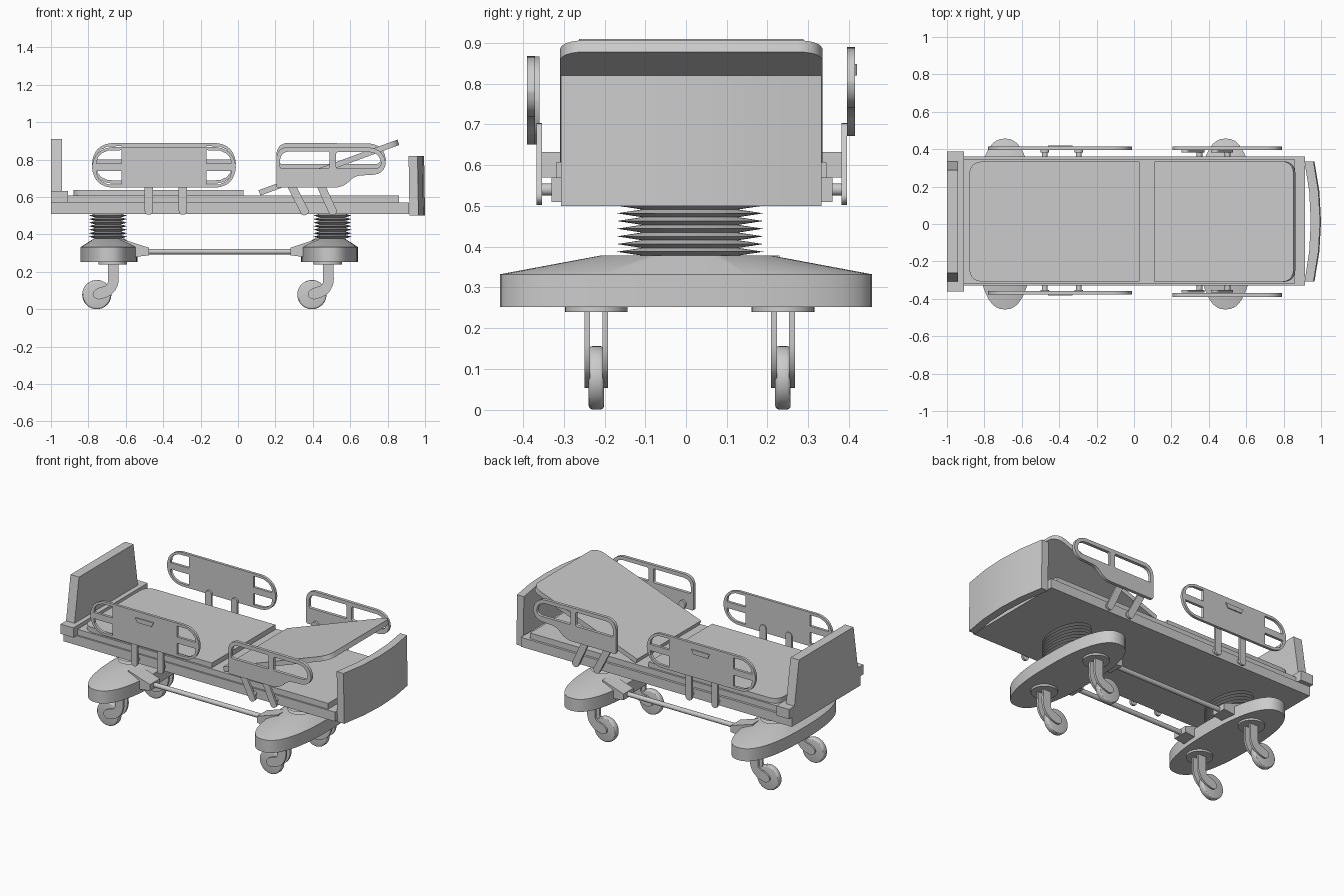
import bpy, bmesh
from math import sin, cos, pi, radians
from mathutils import Vector, Matrix

if "Cube" in bpy.data.objects:
    bpy.data.objects.remove(bpy.data.objects["Cube"])

CY = 0.013  # centre line of the bed in y


def link(name, me, smooth=True):
    ob = bpy.data.objects.new(name, me)
    bpy.context.collection.objects.link(ob)
    if smooth:
        me.shade_smooth()
        me.set_sharp_from_angle(angle=radians(30))
    return ob


def from_bm(name, bm, smooth=True):
    bmesh.ops.recalc_face_normals(bm, faces=bm.faces)
    me = bpy.data.meshes.new(name)
    bm.to_mesh(me)
    bm.free()
    return link(name, me, smooth)


def box(name, x0, x1, y0, y1, z0, z1):
    bm = bmesh.new()
    m = Matrix.Translation(((x0 + x1) / 2, (y0 + y1) / 2, (z0 + z1) / 2)) @ Matrix.Diagonal((x1 - x0, y1 - y0, z1 - z0, 1))
    bmesh.ops.create_cube(bm, size=1, matrix=m)
    return from_bm(name, bm, False)


def cyl(name, loc, r, depth, axis='Z', seg=32, bevel=0):
    bm = bmesh.new()
    bmesh.ops.create_cone(bm, cap_ends=True, segments=seg, radius1=r, radius2=r, depth=depth)
    if bevel:
        rim = [e for e in bm.edges if abs(e.verts[0].co.z - e.verts[1].co.z) < 1e-6]
        bmesh.ops.bevel(bm, geom=rim, offset=bevel, segments=3, profile=0.5, affect='EDGES')
    rot = {'Z': Matrix(), 'Y': Matrix.Rotation(pi / 2, 4, 'X'), 'X': Matrix.Rotation(pi / 2, 4, 'Y')}[axis]
    bm.transform(Matrix.Translation(loc) @ rot)
    return from_bm(name, bm)


def fillet(pts, radii, n=6):
    """Round each corner of a closed outline."""
    out, k = [], len(pts)
    if not isinstance(radii, (list, tuple)):
        radii = [radii] * k
    for i, r in enumerate(radii):
        p = Vector(pts[i])
        if r == 0:
            out.append(p)
            continue
        a = p + (Vector(pts[i - 1]) - p).normalized() * r
        b = p + (Vector(pts[(i + 1) % k]) - p).normalized() * r
        c = p * 0.82 + (a + b) * 0.09
        for j in range(n + 1):
            t = j / n
            out.append(a * (1 - t) ** 2 + c * 2 * t * (1 - t) + b * t * t)
    return out


def rect(x0, x1, z0, z1):
    return [(x0, z0), (x1, z0), (x1, z1), (x0, z1)]


def plate(name, loops, thick, matrix):
    """Extruded flat outline; later loops are holes."""
    cu = bpy.data.curves.new(name, 'CURVE')
    cu.dimensions, cu.fill_mode, cu.extrude = '2D', 'BOTH', thick / 2
    for pts in loops:
        sp = cu.splines.new('POLY')
        sp.points.add(len(pts) - 1)
        for q, p in zip(sp.points, pts):
            q.co = (p[0], p[1], 0, 1)
        sp.use_cyclic_u = True
    tmp = bpy.data.objects.new(name + "_outline", cu)
    bpy.context.collection.objects.link(tmp)
    me = bpy.data.meshes.new_from_object(tmp.evaluated_get(bpy.context.evaluated_depsgraph_get()))
    bpy.data.objects.remove(tmp)
    bm = bmesh.new()
    bm.from_mesh(me)
    bmesh.ops.remove_doubles(bm, verts=bm.verts, dist=1e-5)
    bm.transform(matrix)
    return from_bm(name, bm)


def upright(y, dz=0):  # drawing plane (x, z) placed at depth y
    return Matrix.Translation((0, y, dz)) @ Matrix.Rotation(pi / 2, 4, 'X')


def rings(name, loops):
    """Skin a stack of equal rings and cap both ends."""
    bm = bmesh.new()
    rs = [[bm.verts.new(p) for p in lp] for lp in loops]
    n = len(rs[0])
    for a, b in zip(rs, rs[1:]):
        for i in range(n):
            bm.faces.new((a[i], a[(i + 1) % n], b[(i + 1) % n], b[i]))
    bm.faces.new(rs[0][::-1])
    bm.faces.new(rs[-1])
    return from_bm(name, bm)


def oval(cx, cy, rx, ry, z, e=2.0, n=48):
    f = lambda v: abs(v) ** (2 / e) * (1 if v >= 0 else -1)
    return [(cx + rx * f(cos(2 * pi * i / n)), cy + ry * f(sin(2 * pi * i / n)), z) for i in range(n)]


# bed frame and deck
box("bed_frame", -1.0, 0.915, CY - 0.343, CY + 0.347, 0.51, 0.57)
box("deck", -0.91, 0.86, CY - 0.332, CY + 0.332, 0.57, 0.607)
box("foot_crossbar", -1.0, -0.91, CY - 0.375, CY + 0.375, 0.57, 0.632)

# footboard, narrower at the top
yz = Matrix(((0, 0, 1, 0), (1, 0, 0, 0), (0, 1, 0, 0), (0, 0, 0, 1)))
plate("footboard", [[(CY - 0.325, 0.6), (CY + 0.325, 0.6), (CY + 0.275, 0.91), (CY - 0.275, 0.91)]],
      0.06, Matrix.Translation((-0.97, 0, 0)) @ yz)

# headboard, bowed outwards
bow = [-1, -0.5, 0, 0.5, 1]
outer = [(0.965 + 0.035 * (1 - t * t), CY + 0.32 * t) for t in bow]
inner = [(0.917 + 0.033 * (1 - t * t), CY + 0.32 * t) for t in reversed(bow)]
rings("headboard", [[(x + s, y, z) for x, y in outer + inner] for z, s in ((0.5, 0), (0.82, -0.005))])

# mattress sections
plate("leg_mattress", [fillet(rect(-0.88, 0.03, CY - 0.32, CY + 0.32), [0.06, 0, 0, 0.06])],
      0.033, Matrix.Translation((0, 0, 0.622)))
tilt = Matrix.Translation((0.115, 0, 0.622)) @ Matrix.Rotation(-radians(20), 4, 'Y')
plate("raised_back_mattress", [fillet(rect(0, 0.79, CY - 0.322, CY + 0.322), [0, 0.06, 0.06, 0])], 0.03, tilt)

# side rails; the two sides sit at slightly different heights
foot_out = fillet(rect(-0.78, -0.012, 0.672, 0.888), 0.105, 10)
foot_holes = []
for s in (1, -1):
    for v in (1, -1):
        q = [(-0.396 + s * a, 0.78 + v * b) for a, b in
             ((0.228, 0.02), (0.36, 0.02), (0.355, 0.05), (0.335, 0.074), (0.30, 0.09), (0.228, 0.092))]
        foot_holes.append(q)
head_out = fillet([(0.205, 0.672), (0.56, 0.672), (0.625, 0.735), (0.79, 0.745), (0.79, 0.885), (0.205, 0.89)],
                  [0.01, 0.04, 0.03, 0.06, 0.085, 0.06])
head_holes = [fillet(rect(0.225, 0.49, 0.775, 0.865), [0.01, 0.01, 0.01, 0.045]),
              fillet(rect(0.525, 0.765, 0.775, 0.862), [0.01, 0.03, 0.06, 0.01])]


def bar(a, b, w):
    d = (Vector(b) - Vector(a)).normalized() * w / 2
    n = Vector((-d.y, d.x))
    return fillet([Vector(a) - n, Vector(b) - n, Vector(b) + n, Vector(a) + n], w * 0.45, 5)


for side, s, yf, yh, yp, dz in (("front", -1, -0.368, -0.38, -0.36, -0.022), ("back", 1, 0.405, 0.405, 0.388, 0)):
    plate(side + "_foot_rail", [foot_out] + foot_holes, 0.017, upright(yf, dz))
    grip = [(-0.46, 0.848), (-0.33, 0.848), (-0.345, 0.82), (-0.445, 0.82)]
    plate(side + "_rail_latch", [grip], 0.008, upright(yf + s * 0.011, dz))
    plate(side + "_head_rail", [head_out] + head_holes, 0.02, upright(yh, dz))
    for i, (a, b) in enumerate((((-0.477, 0.505), (-0.477, 0.70)), ((-0.295, 0.505), (-0.295, 0.70)),
                                ((0.365, 0.505), (0.265, 0.70)), ((0.515, 0.505), (0.425, 0.70)))):
        plate(f"{side}_rail_post_{i}", [bar(a, b, 0.044)], 0.014, upright(yp))
    for i, x in enumerate((-0.477, -0.295, 0.35, 0.50)):
        cyl(f"{side}_post_pivot_{i}", (x, yp - s * 0.02, 0.54), 0.015, 0.04, 'Y', 16)

# base pods with bellows columns, casters and rod sockets
for end, cx, col, d in (("foot", -0.69, -0.695, 1), ("head", 0.49, 0.505, -1)):
    py = 0.0
    rings(end + "_base_pod", [oval(cx, py, 0.152, 0.457, 0.252, 2.4), oval(cx, py, 0.152, 0.457, 0.332, 2.4),
                              oval(cx, 0, 0.08, 0.21, 0.378, 2.4)])
    folds = 7
    step = (0.51 - 0.378) / (2 * folds)
    rings(end + "_bellows", [oval(col, 0.01, *((0.068, 0.118) if i % 2 == 0 else (0.102, 0.18)), 0.378 + i * step)
                             for i in range(2 * folds + 1)])
    tip = -0.475 if d > 0 else 0.28
    for k, v in (("front", -0.17), ("back", 0.17)):
        plate(f"{end}_{k}_rod_socket", [[(cx + d * 0.06, 0.378), (tip, 0.328), (tip, 0.288), (cx + d * 0.06, 0.27)]],
              0.1, upright(0.01 + v))
    wx = cx - 0.065 if d > 0 else 0.395
    fork = fillet([(0.06, 0.248), (0.115, 0.248), (0.118, 0.125), (0.075, 0.07), (0.0, 0.048), (-0.03, 0.08),
                   (0.0, 0.112), (0.06, 0.128)], [0, 0, 0.035, 0.03, 0.02, 0.02, 0.02, 0.02], 4)
    for k, y in (("front", -0.22), ("back", 0.238)):
        cyl(f"{end}_{k}_caster_plate", (wx + 0.085, y, 0.247), 0.077, 0.014)
        cyl(f"{end}_{k}_wheel", (wx, y, 0.078), 0.078, 0.038, 'Y', 40, 0.01)
        cyl(f"{end}_{k}_axle", (wx, y, 0.08), 0.014, 0.056, 'Y', 16)
        for j in (-1, 1):
            plate(f"{end}_{k}_fork_{j + 1}", [fork], 0.014, Matrix.Translation((wx, 0, 0)) @ upright(y + j * 0.022))

# rods joining the two pods
for k, v in (("front", -0.17), ("back", 0.17)):
    cyl(k + "_base_rod", (-0.0975, 0.01 + v, 0.308), 0.015, 0.78, 'X', 16)
